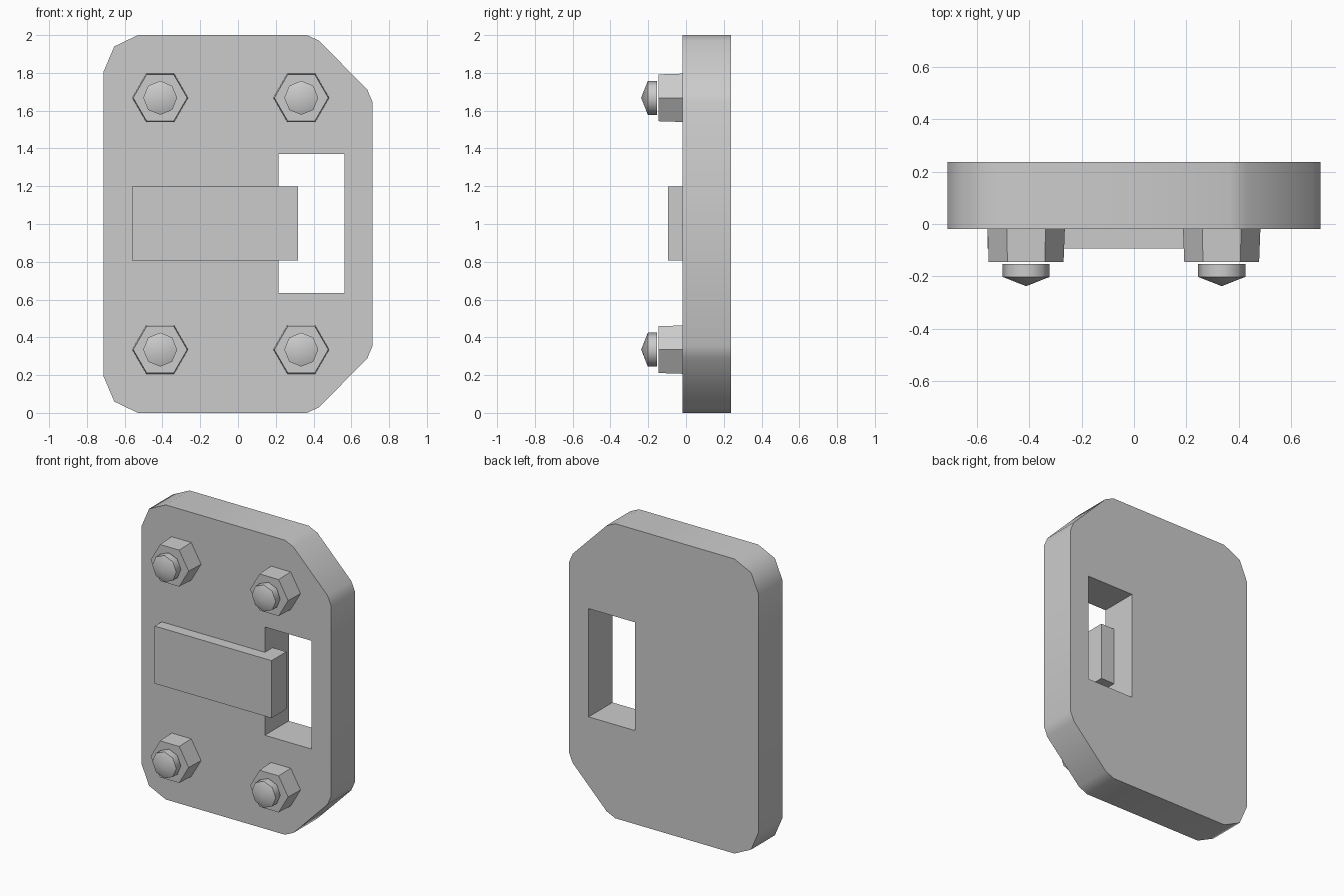
import bpy, bmesh, math
from mathutils import Matrix, Vector

if "Cube" in bpy.data.objects:
    bpy.data.objects.remove(bpy.data.objects["Cube"], do_unlink=True)

GREY = (0.6, 0.6, 0.6, 1)
metal = bpy.data.materials.new("grey metal")
metal.use_nodes = True
metal.diffuse_color = GREY
metal.node_tree.nodes["Principled BSDF"].inputs["Base Color"].default_value = GREY


def finish(bm, name):
    """Turn a bmesh into a named object in the shared material."""
    bmesh.ops.recalc_face_normals(bm, faces=bm.faces)
    mesh = bpy.data.meshes.new(name)
    bm.to_mesh(mesh)
    bm.free()
    mesh.materials.append(metal)
    obj = bpy.data.objects.new(name, mesh)
    bpy.context.collection.objects.link(obj)
    return obj


def box(name, low, high):
    low, high = Vector(low), Vector(high)
    bm = bmesh.new()
    bmesh.ops.create_cube(bm, size=1)
    bmesh.ops.scale(bm, vec=high - low, verts=bm.verts)
    bmesh.ops.translate(bm, vec=(low + high) / 2, verts=bm.verts)
    return finish(bm, name)


def lathe(name, x, z, sides, rings):
    """Solid along y from (y, radius) rings; radius 0 makes a point."""
    bm = bmesh.new()
    for (y0, r0), (y1, r1) in zip(rings, rings[1:]):
        place = Matrix.Translation((x, (y0 + y1) / 2, z)) @ Matrix.Rotation(math.pi / 2, 4, "X")
        # ring ends are capped only at the two ends of the solid
        bmesh.ops.create_cone(bm, cap_ends=True, segments=sides, radius1=r0,
                              radius2=r1, depth=y0 - y1, matrix=place)
    bmesh.ops.remove_doubles(bm, verts=bm.verts, dist=0.0005)
    inner = [f for f in bm.faces if abs(f.normal.y) > 0.99
             and any(abs(f.calc_center_median().y - y) < 0.001 for y, r in rings[1:-1])]
    bmesh.ops.delete(bm, geom=inner, context="FACES_ONLY")
    return finish(bm, name)


def smooth(obj, degrees):
    bpy.ops.object.select_all(action="DESELECT")
    obj.select_set(True)
    bpy.context.view_layer.objects.active = obj
    bpy.ops.object.shade_smooth_by_angle(angle=math.radians(degrees))


# Backing plate: lower half of the outline, mirrored to the top
FRONT, BACK = -0.0185, 0.2375
lower = [(-0.7125, 0.195), (-0.655, 0.06), (-0.53, 0), (0.365, 0),
         (0.43, 0.03), (0.685, 0.29), (0.7125, 0.355)]
outline = lower + [(x, 2 - z) for x, z in reversed(lower)]
bm = bmesh.new()
face = bm.faces.new([bm.verts.new((x, FRONT, z)) for x, z in outline])
side = bmesh.ops.extrude_face_region(bm, geom=[face], use_keep_orig=True)
bmesh.ops.translate(bm, vec=(0, BACK - FRONT, 0),
                    verts=[v for v in side["geom"] if isinstance(v, bmesh.types.BMVert)])
plate = finish(bm, "backing_plate")

# Slot through the plate
cutter = box("slot_cutter", (0.215, -0.3, 0.635), (0.565, 0.5, 1.37))
cutter.hide_render = True
cut = plate.modifiers.new("slot", "BOOLEAN")
cut.object = cutter
cut.solver = "EXACT"
bpy.context.view_layer.objects.active = plate
bpy.ops.object.modifier_apply(modifier=cut.name)
bpy.data.objects.remove(cutter, do_unlink=True)
smooth(plate, 50)

# Sliding latch bar, sunk into the plate and reaching over the slot
box("latch_bar", (-0.56, -0.094, 0.808), (0.318, 0.065, 1.198))

# Four hexagonal nuts with pointed bolt ends
for side_name, x in (("right", -0.412), ("left", 0.335)):
    for level, z in (("lower", 0.335), ("upper", 1.668)):
        nut = lathe(f"{level}_{side_name}_nut", x, z, 6,
                    [(FRONT + 0.005, 0.148), (-0.145, 0.143)])
        # turn the hexagon so its corners point sideways
        nut.data.transform(Matrix.Translation((x, 0, z)) @ Matrix.Rotation(math.pi / 6, 4, "Y")
                           @ Matrix.Translation((-x, 0, -z)))
        bolt = lathe(f"{level}_{side_name}_bolt_end", x, z, 8,
                     [(-0.153, 0.09), (-0.202, 0.09), (-0.2375, 0)])
        smooth(bolt, 50)
